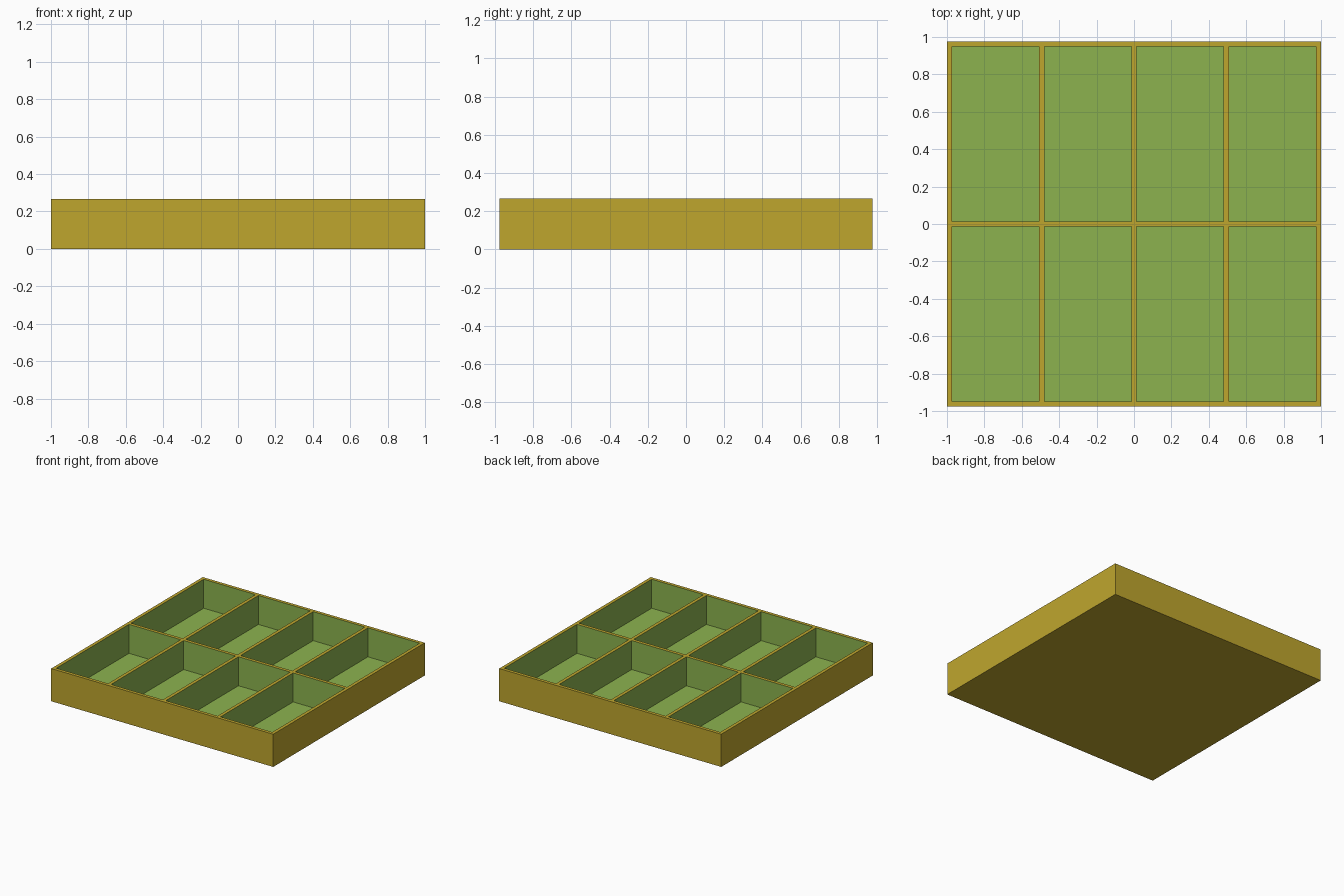
import bpy, bmesh

if "Cube" in bpy.data.objects:
    bpy.data.objects.remove(bpy.data.objects["Cube"])

COLS, ROWS = 4, 2
HX, HY, H = 1.0, 0.975, 0.266
WALL, FLOOR = 0.027, 0.03


def material(name, rgb):
    m = bpy.data.materials.new(name)
    m.diffuse_color = (*rgb, 1)
    m.use_nodes = True
    m.node_tree.nodes["Principled BSDF"].inputs["Base Color"].default_value = m.diffuse_color
    return m


def lines(half, count):
    """Alternating wall and pocket edges across one direction."""
    size = (2 * half - (count + 1) * WALL) / count
    out = []
    for i in range(count + 1):
        start = -half + i * (size + WALL)
        out += [start, start + WALL]
    return out


xs, ys = lines(HX, COLS), lines(HY, ROWS)
bm = bmesh.new()


def quad(points, mat):
    bm.faces.new([bm.verts.new(p) for p in points]).material_index = mat


def sides(x0, x1, y0, y1, z0, z1, mat):
    ring = [(x0, y0), (x1, y0), (x1, y1), (x0, y1)]
    for (ax, ay), (bx, by) in zip(ring, ring[1:] + ring[:1]):
        quad([(ax, ay, z0), (bx, by, z0), (bx, by, z1), (ax, ay, z1)], mat)


# Rim tops and sunken pockets
for i, (x0, x1) in enumerate(zip(xs, xs[1:])):
    for j, (y0, y1) in enumerate(zip(ys, ys[1:])):
        pocket = i % 2 and j % 2
        z = FLOOR if pocket else H
        quad([(x0, y0, z), (x1, y0, z), (x1, y1, z), (x0, y1, z)], 1 if pocket else 0)
        if pocket:
            sides(x0, x1, y0, y1, FLOOR, H, 1)

# Outer walls, split along the rim lines so the shell stays closed
for a, b in zip(xs, xs[1:]):
    for y in (-HY, HY):
        quad([(a, y, 0), (b, y, 0), (b, y, H), (a, y, H)], 0)
for a, b in zip(ys, ys[1:]):
    for x in (-HX, HX):
        quad([(x, a, 0), (x, b, 0), (x, b, H), (x, a, H)], 0)

# Underside
for a, b in zip(xs, xs[1:]):
    for c, d in zip(ys, ys[1:]):
        quad([(a, c, 0), (b, c, 0), (b, d, 0), (a, d, 0)], 0)

bmesh.ops.remove_doubles(bm, verts=bm.verts, dist=0.0001)
bmesh.ops.recalc_face_normals(bm, faces=bm.faces)
# Merge the flat strips into clean faces
bmesh.ops.dissolve_limit(bm, angle_limit=0.01, verts=bm.verts, edges=bm.edges,
                         delimit={'MATERIAL'})

mesh = bpy.data.meshes.new("divided_tray")
bm.to_mesh(mesh)
bm.free()
mesh.materials.append(material("mustard_yellow", (0.52, 0.38, 0.027)))
mesh.materials.append(material("leaf_green", (0.265, 0.45, 0.078)))
tray = bpy.data.objects.new("divided_tray", mesh)
bpy.context.collection.objects.link(tray)
